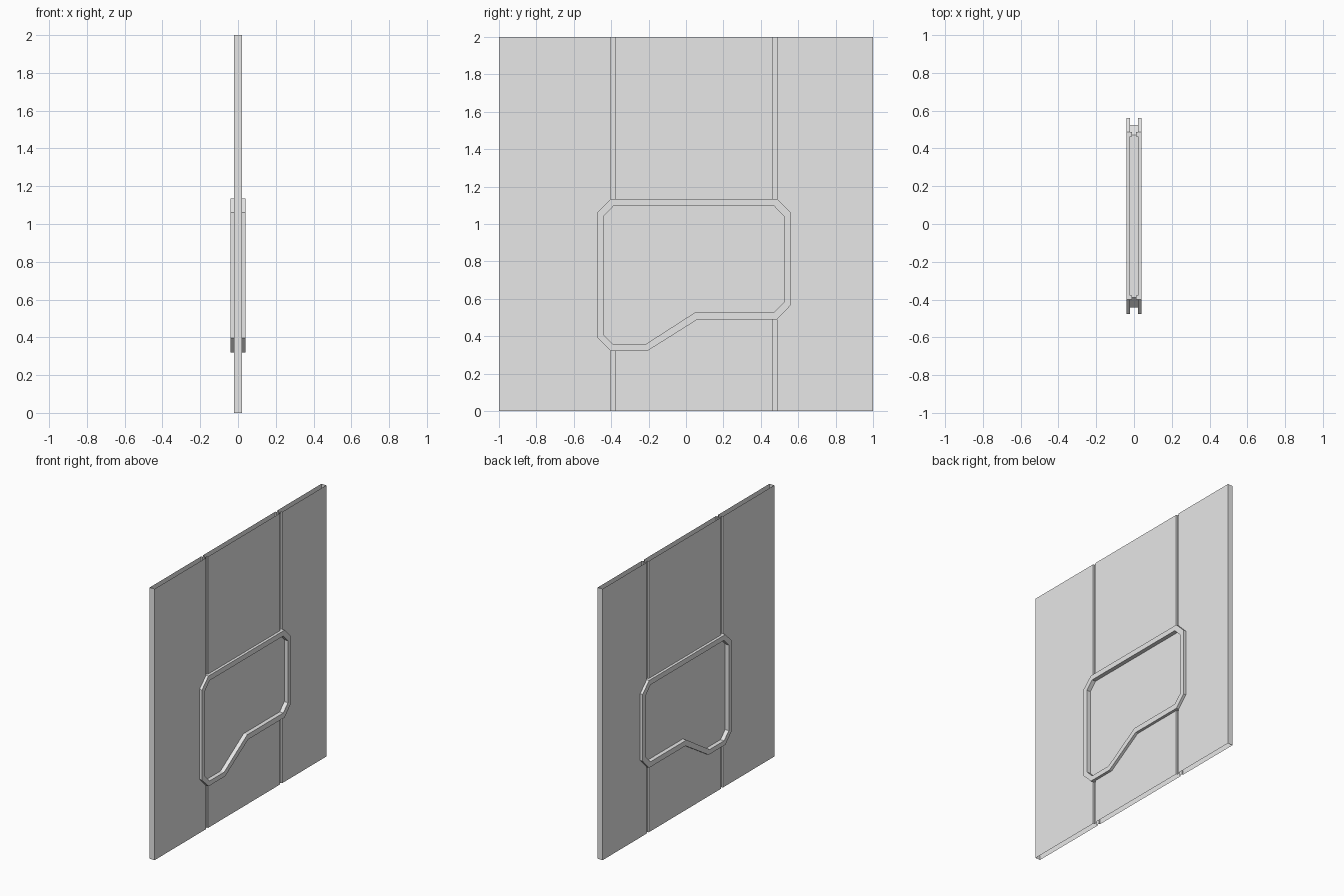
import bpy
import bmesh

cube = bpy.data.objects.get("Cube")
if cube:
    bpy.data.objects.remove(cube, do_unlink=True)

WALL = 0.02      # half thickness of the wall
GROOVE = 0.01    # half thickness left at the grooves and the pane
FRAME = 0.04     # half thickness at the window frame

# Window outlines as (y, z) points
OUTER = [(-.477, 1.06), (-.401, 1.134), (.487, 1.134), (.562, 1.06), (.562, .568),
         (.487, .49), (.062, .49), (-.207, .321), (-.401, .321), (-.477, .396)]
INNER = [(-.442, 1.04), (-.388, 1.096), (.471, 1.096), (.525, 1.04), (.525, .584),
         (.471, .529), (.051, .529), (-.218, .356), (-.388, .356), (-.442, .41)]

grey = bpy.data.materials.new("light_grey")
grey.use_nodes = True
grey.diffuse_color = (0.8, 0.8, 0.8, 1)
grey.node_tree.nodes["Principled BSDF"].inputs["Base Color"].default_value = (0.8, 0.8, 0.8, 1)


def loop(bm, outline, x):
    return [bm.verts.new((x, y, z)) for y, z in outline]


def bridge(bm, a, b):
    for i in range(len(a)):
        j = (i + 1) % len(a)
        bm.faces.new((a[i], a[j], b[j], b[i]))


def prism(bm, outline, x0, x1):
    a, b = loop(bm, outline, x0), loop(bm, outline, x1)
    bridge(bm, a, b)
    bm.faces.new(a)
    bm.faces.new(b)


def rect(y0, y1, z0, z1):
    return [(y0, z0), (y0, z1), (y1, z1), (y1, z0)]


def finish(bm, name):
    bmesh.ops.recalc_face_normals(bm, faces=bm.faces)
    mesh = bpy.data.meshes.new(name)
    bm.to_mesh(mesh)
    bm.free()
    mesh.materials.append(grey)
    obj = bpy.data.objects.new(name, mesh)
    bpy.context.collection.objects.link(obj)
    return obj


# Wall slab
bm = bmesh.new()
prism(bm, rect(-1, 1, 0, 2), -WALL, WALL)
wall = finish(bm, "wall_panel")

# Cutter: window opening and vertical joint grooves above and below the frame
bm = bmesh.new()
prism(bm, INNER, -0.1, 0.1)
for y0, y1 in ((-.401, -.378), (.462, .487)):
    for z0, z1 in ((1.134, 2.1), (-0.1, .49 if y0 > 0 else .321)):
        for side in (-1, 1):
            prism(bm, rect(y0, y1, z0, z1), side * GROOVE, side * 0.1)
cutter = finish(bm, "wall_cutter")
cutter.hide_render = True

cut = wall.modifiers.new("cut", 'BOOLEAN')
cut.operation = 'DIFFERENCE'
cut.solver = 'EXACT'
cut.object = cutter
bpy.context.view_layer.objects.active = wall
bpy.ops.object.modifier_apply(modifier=cut.name)
bpy.data.objects.remove(cutter, do_unlink=True)

# The wall is a hollow shell, open along its top and bottom
bm = bmesh.new()
bm.from_mesh(wall.data)
ends = [f for f in bm.faces if abs(f.normal.z) > 0.9
        and abs(f.calc_center_median().z - 1) > 0.99]
bmesh.ops.delete(bm, geom=ends, context='FACES')
bm.to_mesh(wall.data)
bm.free()

# Raised window frame on each side
for side, name in ((1, "left_window_frame"), (-1, "right_window_frame")):
    bm = bmesh.new()
    rings = [loop(bm, OUTER, side * WALL), loop(bm, OUTER, side * FRAME),
             loop(bm, INNER, side * FRAME), loop(bm, INNER, side * WALL)]
    for a, b in zip(rings, rings[1:]):
        bridge(bm, a, b)
    # Orient the open strip outwards
    bmesh.ops.recalc_face_normals(bm, faces=bm.faces)
    bm.normal_update()
    front = [f for f in bm.faces if abs(f.normal.x) > 0.9]
    flip = front[0].normal.x * side < 0
    obj = finish(bm, name)
    if flip:
        obj.data.flip_normals()

# Recessed window pane
bm = bmesh.new()
prism(bm, INNER, -GROOVE, GROOVE)
finish(bm, "window_pane")
